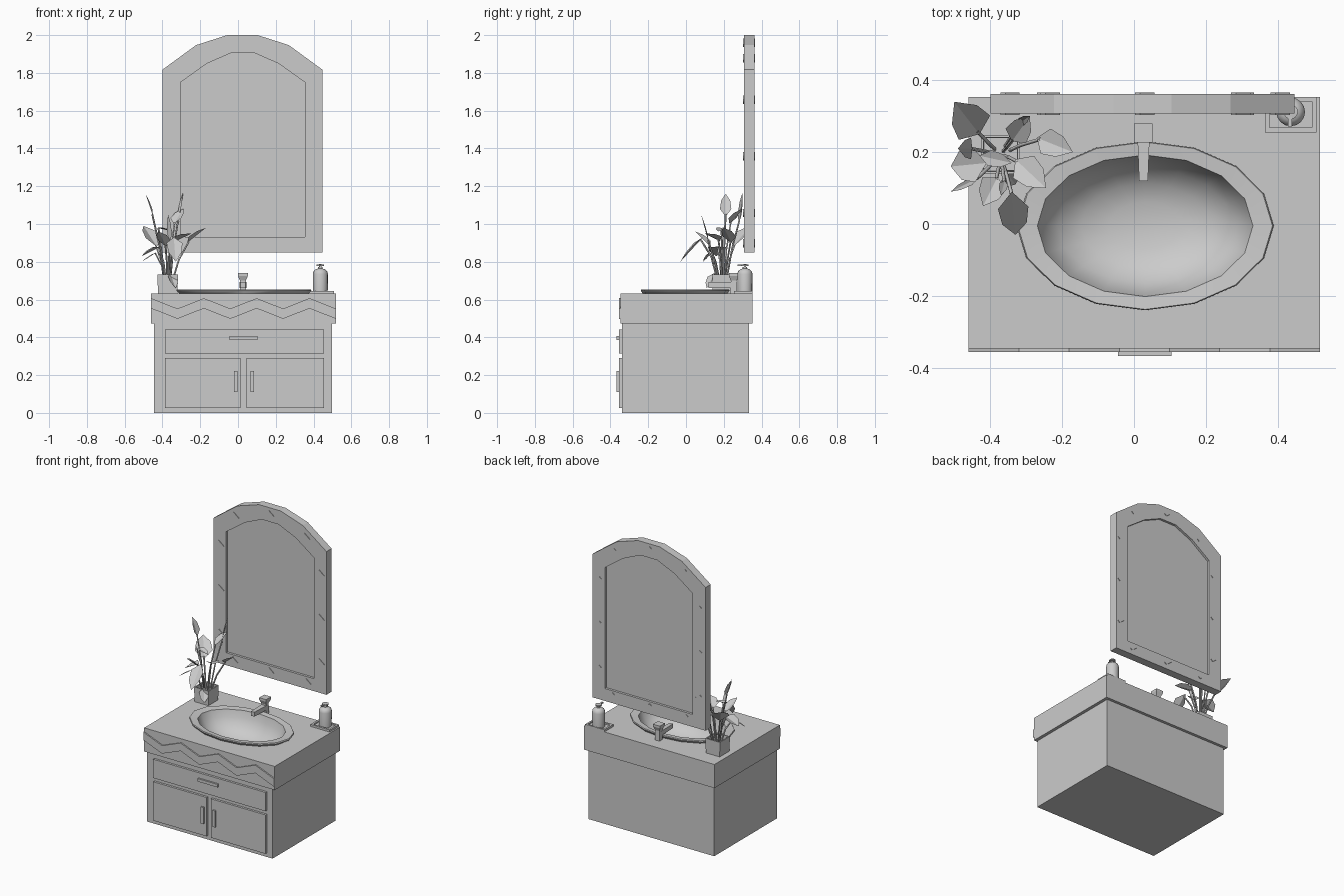
import bpy, bmesh, math
from mathutils import Vector

if "Cube" in bpy.data.objects:
    bpy.data.objects.remove(bpy.data.objects["Cube"], do_unlink=True)

GREY = (0.6, 0.6, 0.6, 1.0)
grey = bpy.data.materials.new("plain grey")
grey.use_nodes = True
grey.diffuse_color = GREY
for node in grey.node_tree.nodes:
    if node.type == 'BSDF_PRINCIPLED':
        node.inputs["Base Color"].default_value = GREY


def build(name, bm, smooth=False, fix_normals=True):
    bmesh.ops.remove_doubles(bm, verts=bm.verts, dist=1e-5)
    if fix_normals:
        bmesh.ops.recalc_face_normals(bm, faces=bm.faces)
    mesh = bpy.data.meshes.new(name)
    bm.to_mesh(mesh)
    bm.free()
    mesh.materials.append(grey)
    obj = bpy.data.objects.new(name, mesh)
    bpy.context.collection.objects.link(obj)
    if smooth:
        bpy.ops.object.select_all(action='DESELECT')
        obj.select_set(True)
        bpy.context.view_layer.objects.active = obj
        bpy.ops.object.shade_smooth_by_angle(angle=math.radians(45))
    return obj


def box(name, x, y, z):
    bm = bmesh.new()
    bmesh.ops.create_cube(bm, size=1)
    for v in bm.verts:
        v.co = [lo + (c + 0.5) * (hi - lo) for c, (lo, hi) in zip(v.co, (x, y, z))]
    return build(name, bm)


def lathe(name, profile, centre, sides, rx=1, ry=1, smooth=False):
    """Revolve (radius, height) points; four sides give a square aligned to the axes."""
    bm = bmesh.new()
    start = math.pi / 4 if sides == 4 else 0
    rings = []
    for r, z in profile:
        angles = [start + math.tau * i / sides for i in range(sides)]
        rings.append([bm.verts.new((centre[0] + rx * r * math.cos(a),
                                    centre[1] + ry * r * math.sin(a), z)) for a in angles])
    for low, high in zip(rings, rings[1:]):
        for i in range(sides):
            j = (i + 1) % sides
            bm.faces.new((low[i], low[j], high[j], high[i]))
    bmesh.ops.dissolve_degenerate(bm, dist=1e-6, edges=bm.edges)
    return build(name, bm, smooth)


def band(name, outer, inner, y0, y1, closed):
    """Solid strip lying between two outlines in the x-z plane."""
    bm = bmesh.new()
    loops = [[bm.verts.new((x, y, z)) for x, z in line]
             for line, y in ((outer, y0), (inner, y0), (inner, y1), (outer, y1))]
    n = len(outer)
    for a in range(4):
        p, q = loops[a], loops[(a + 1) % 4]
        for i in range(n if closed else n - 1):
            j = (i + 1) % n
            bm.faces.new((p[i], p[j], q[j], q[i]))
    if not closed:
        for i in (0, n - 1):
            bm.faces.new([loop[i] for loop in loops])
    return build(name, bm)


# Cabinet with drawer, doors and handles
box("cabinet", (-0.445, 0.497), (-0.34, 0.334), (0, 0.473))
box("drawer_front", (-0.386, 0.455), (-0.355, -0.338), (0.315, 0.442))
box("right_door", (-0.386, 0.013), (-0.355, -0.338), (0.027, 0.29))
box("left_door", (0.045, 0.455), (-0.355, -0.338), (0.027, 0.29))
box("drawer_handle", (-0.045, 0.104), (-0.367, -0.354), (0.387, 0.407))
box("right_door_handle", (-0.022, -0.003), (-0.367, -0.354), (0.11, 0.222))
box("left_door_handle", (0.066, 0.085), (-0.367, -0.354), (0.11, 0.222))

# Countertop with an oval cut-out
counter = box("countertop", (-0.46, 0.518), (-0.347, 0.353), (0.472, 0.632))
SINK = (0.031, -0.005)
RX, RY = 0.358, 0.235
cutter = lathe("sink_cutter", [(0, 0.485), (0.9, 0.485), (0.9, 0.7), (0, 0.7)], SINK, 16, RX, RY)
cutter.hide_render = True
cutter.hide_viewport = True
hole = counter.modifiers.new("sink hole", 'BOOLEAN')
hole.operation = 'DIFFERENCE'
hole.solver = 'EXACT'
hole.object = cutter

# Raised zigzag on the countertop front
zigzag = [(-0.46 + 0.978 * i / 7, 0.525 if i % 2 else 0.58) for i in range(8)]
band("zigzag_trim", [(x, z + 0.027) for x, z in zigzag],
     [(x, z - 0.027) for x, z in zigzag], -0.356, -0.345, False)

# Oval basin
lathe("basin", [(0.9, 0.63), (0.96, 0.633), (1, 0.648), (0.99, 0.654), (0.838, 0.65), (0.79, 0.605),
                (0.68, 0.555), (0.5, 0.518), (0.28, 0.5), (0, 0.495)], SINK, 16, RX, RY, True)

# Tap
lathe("tap_post", [(0, 0.63), (0.024, 0.63), (0.022, 0.7), (0.037, 0.725), (0.037, 0.74),
                   (0, 0.74)], (0.026, 0.253), 4)
spout = box("tap_spout", (0.009, 0.044), (0.12, 0.255), (0.662, 0.692))
for v in spout.data.vertices:
    if v.co.y < 0.2:
        v.co.x = 0.0265 + (v.co.x - 0.0265) * 0.7

# Soap tray and bottle
band_y = (0.255, 0.353)
box("tray_base", (0.364, 0.508), band_y, (0.63, 0.637))
for side, (x, y) in {"front": ((0.364, 0.508), (0.255, 0.268)), "back": ((0.364, 0.508), (0.341, 0.353)),
                     "right": ((0.364, 0.377), band_y), "left": ((0.496, 0.508), band_y)}.items():
    box("tray_edge_" + side, x, y, (0.632, 0.646))
BOTTLE = (0.436, 0.312)
lathe("soap_bottle", [(0, 0.636), (0.039, 0.636), (0.04, 0.735), (0.036, 0.75), (0.025, 0.76),
                      (0.012, 0.764), (0.012, 0.772), (0.006, 0.773), (0.006, 0.777),
                      (0.02, 0.778), (0.02, 0.785), (0, 0.788)], BOTTLE, 16, smooth=True)
box("pump_nozzle", (0.429, 0.439), (0.272, 0.31), (0.777, 0.786))

# Arched mirror: frame, recessed glass and small diagonal inlays on both sides


def arch(left, right, bottom, rise):
    mid, half = (left + right) / 2, (right - left) / 2
    top = [(mid + half * t, z) for t, z in zip((1, 0.58, 0.19, -0.19, -0.58, -1), rise + rise[::-1])]
    return [(left, bottom), (right, bottom)] + top


outer = arch(-0.4, 0.447, 0.848, [1.817, 1.947, 2.0])
inner = arch(-0.304, 0.354, 0.932, [1.75, 1.849, 1.905])
band("mirror_frame", outer, inner, 0.307, 0.362, True)
bm = bmesh.new()
pane = bm.faces.new([bm.verts.new((x, 0.323, z)) for x, z in inner])
extruded = bmesh.ops.extrude_face_region(bm, geom=[pane], use_keep_orig=True)
for v in extruded["geom"]:
    if isinstance(v, bmesh.types.BMVert):
        v.co.y = 0.346
build("mirror_glass", bm)

spots = [(x, z) for x in (-0.352, 0.4) for z in (1.05, 1.35, 1.65)]
spots += [(x, 0.89) for x in (-0.25, 0.023, 0.3)] + [(-0.24, 1.87), (0.023, 1.952), (0.29, 1.87)]
for x, z in spots:
    slant = [(x - 0.02, z + 0.018), (x + 0.02, z - 0.014)]
    band("frame_inlay", slant, [(a + 0.014, b + 0.012) for a, b in slant], 0.303, 0.366, False)

# Plant pot
POT = (-0.372, 0.193)
lathe("plant_pot", [(0, 0.631), (0.073, 0.631), (0.077, 0.732), (0.067, 0.732), (0.065, 0.705),
                    (0, 0.705)], POT, 4)

# Leaves: base, tip, width
LEAVES = [
    ((-.43, .25, .88), (-.5, .34, .99), .11),
    ((-.34, .23, 1.0), (-.29, .3, 1.08), .07),
    ((-.27, .24, .9), (-.17, .2, .98), .075),
    ((-.33, .18, .91), (-.245, .1, .95), .085),
    ((-.34, .09, .93), (-.33, -.03, .8), .085),
    ((-.38, .13, .88), (-.42, .05, .96), .075),
    ((-.41, .17, .88), (-.51, .16, .83), .1),
    ((-.43, .19, .98), (-.34, .17, .96), .045),
    ((-.45, .21, 1.04), (-.49, .21, 1.16), .06),
    ((-.32, .28, 1.0), (-.29, .3, 1.17), .025),
    ((-.36, .12, .9), (-.37, .08, 1.05), .025),
    ((-.43, .13, .85), (-.51, .09, .8), .02),
    ((-.36, .15, .74), (-.33, .11, .66), .06),
]
for base, tip, width in LEAVES:
    a, b = Vector(base), Vector(tip)
    along = b - a
    side = along.cross(Vector((0, 0, 1))).normalized() * width / 2
    lift = side.cross(along).normalized() * width * 0.15
    bm = bmesh.new()
    rib = [bm.verts.new(a + along * t) for t in (0, 0.35, 0.7, 1)]
    for s in (1, -1):
        edge = [bm.verts.new(a + along * t + side * s * w + lift * w)
                for t, w in ((0.3, 1), (0.68, 0.8))]
        for face in ((rib[0], rib[1], edge[0]), (rib[1], rib[2], edge[1], edge[0]),
                     (rib[2], rib[3], edge[1])):
            bm.faces.new(face if s > 0 else face[::-1])
    build("leaf", bm, fix_normals=False)

    # Stem bending from the pot to the leaf
    curve = bpy.data.curves.new("stem", 'CURVE')
    curve.dimensions = '3D'
    curve.bevel_depth = 0.005
    curve.bevel_resolution = 0
    spline = curve.splines.new('POLY')
    root = Vector((POT[0], POT[1], 0.7)) + (a - Vector((POT[0], POT[1], a.z))) * 0.25
    bend = root.lerp(a, 0.55) + (Vector((root.x, root.y, a.z)) - a) * 0.12
    spline.points.add(2)
    for point, co in zip(spline.points, (root, bend, a + along * 0.1)):
        point.co = (*co, 1)
    curve.materials.append(grey)
    bpy.context.collection.objects.link(bpy.data.objects.new("stem", curve))
